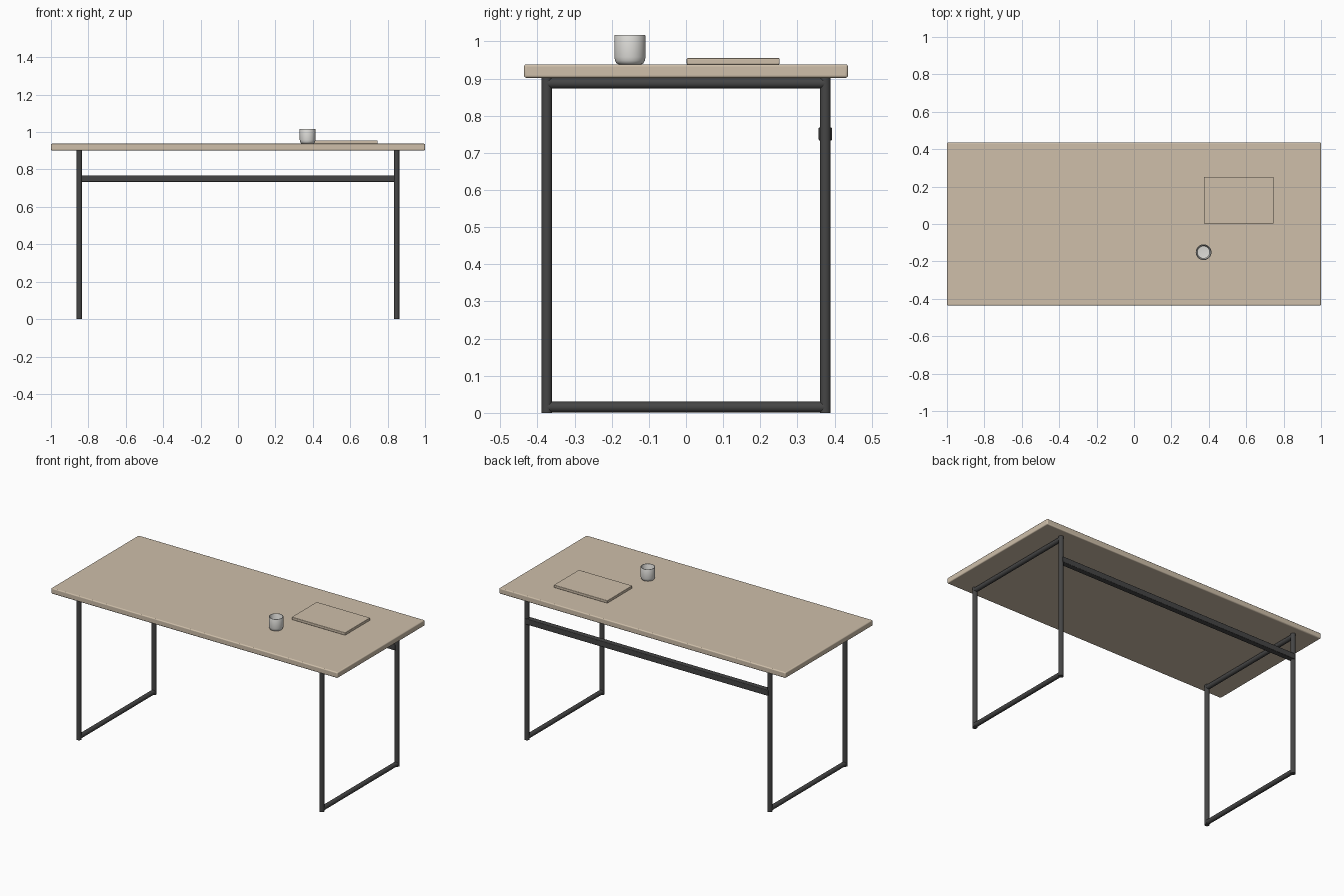
import bpy, bmesh, math

if "Cube" in bpy.data.objects:
    bpy.data.objects.remove(bpy.data.objects["Cube"])


def material(name, rgb):
    m = bpy.data.materials.new(name)
    m.diffuse_color = (*rgb, 1)
    m.use_nodes = True
    m.node_tree.nodes["Principled BSDF"].inputs["Base Color"].default_value = m.diffuse_color
    return m


WOOD = material("pale_wood", (0.62, 0.52, 0.40))
STEEL = material("dark_steel", (0.06, 0.06, 0.06))
CERAMIC = material("ceramic", (0.72, 0.71, 0.68))


def smooth(ob):
    bpy.ops.object.select_all(action='DESELECT')
    ob.select_set(True)
    bpy.context.view_layer.objects.active = ob
    bpy.ops.object.shade_smooth_by_angle(angle=math.radians(35))


def box(name, lo, hi, mat, bevel):
    bm = bmesh.new()
    bmesh.ops.create_cube(bm, size=1)
    for v in bm.verts:
        v.co = [(a + b) / 2 + c * (b - a) for a, b, c in zip(lo, hi, v.co)]
    me = bpy.data.meshes.new(name)
    bm.to_mesh(me)
    bm.free()
    me.materials.append(mat)
    ob = bpy.data.objects.new(name, me)
    bpy.context.collection.objects.link(ob)
    mod = ob.modifiers.new("round_edges", 'BEVEL')
    mod.width = bevel
    mod.segments = 3
    smooth(ob)
    return ob


def tube(name, start, end, r=0.0145):
    d = [b - a for a, b in zip(start, end)]
    mid = [(a + b) / 2 for a, b in zip(start, end)]
    rot = (math.pi / 2, 0, 0) if abs(d[1]) > abs(d[2]) else (0, 0, 0)
    bpy.ops.mesh.primitive_cylinder_add(vertices=24, radius=r, depth=max(map(abs, d)),
                                        location=mid, rotation=rot)
    ob = bpy.context.object
    ob.name = name
    ob.data.materials.append(STEEL)
    smooth(ob)


# Table top
TOP_LOW, TOP = 0.902, 0.938
box("table_top", (-1, -0.436, TOP_LOW), (1, 0.436, TOP), WOOD, 0.006)

# Two closed leg frames of steel tube
R, LX, LY = 0.0145, 0.848, 0.375
for side, x in (("left", -LX), ("right", LX)):
    for end, y in (("front", -LY), ("back", LY)):
        tube(f"{side}_{end}_leg", (x, y, 0), (x, y, TOP_LOW))
    tube(f"{side}_foot_bar", (x, -LY, R + 0.001), (x, LY, R + 0.001))
    tube(f"{side}_top_bar", (x, -LY, TOP_LOW - R), (x, LY, TOP_LOW - R))

# Back stretcher between the frames
box("back_stretcher", (-LX, 0.357, 0.733), (LX, 0.393, 0.769), STEEL, 0.004)

# Notebook lying on the top
box("notebook", (0.373, 0.002, TOP), (0.747, 0.252, TOP + 0.017), WOOD, 0.003)

# Hollow cup, turned from a half profile
profile = [(0, 0), (0.030, 0), (0.036, 0.003), (0.040, 0.010), (0.042, 0.020), (0.042, 0.077),
           (0.041, 0.079), (0.038, 0.079), (0.037, 0.077), (0.037, 0.020), (0.033, 0.009), (0, 0.006)]
bm = bmesh.new()
vs = [bm.verts.new((r, 0, z)) for r, z in profile]
es = [bm.edges.new(p) for p in zip(vs, vs[1:])]
bmesh.ops.spin(bm, geom=vs + es, cent=(0, 0, 0), axis=(0, 0, 1), angle=2 * math.pi, steps=40)
bmesh.ops.remove_doubles(bm, verts=bm.verts, dist=1e-5)
bmesh.ops.recalc_face_normals(bm, faces=bm.faces)
me = bpy.data.meshes.new("cup")
bm.to_mesh(me)
bm.free()
me.materials.append(CERAMIC)
cup = bpy.data.objects.new("cup", me)
cup.location = (0.372, -0.151, TOP)
bpy.context.collection.objects.link(cup)
smooth(cup)
